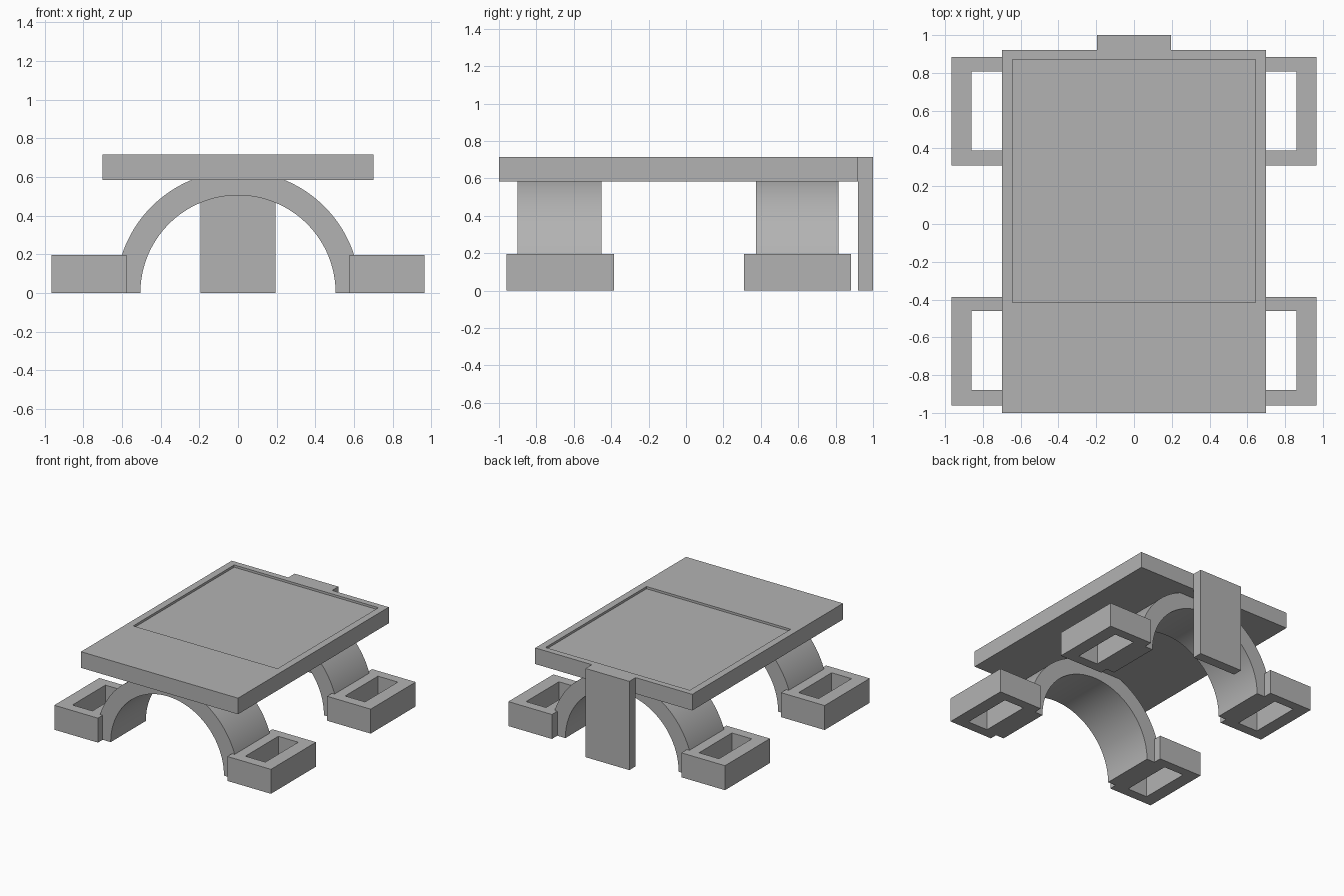
import bpy, bmesh, math

if "Cube" in bpy.data.objects:
    bpy.data.objects.remove(bpy.data.objects["Cube"], do_unlink=True)

GREY = (0.45, 0.45, 0.45, 1)
grey = bpy.data.materials.new("plain grey")
grey.use_nodes = True
grey.diffuse_color = GREY
grey.node_tree.nodes["Principled BSDF"].inputs["Base Color"].default_value = GREY


def skin(name, loops, closed=False, smooth=False):
    """Join four-point loops in order; close into a ring or cap both ends."""
    bm = bmesh.new()
    rows = [[bm.verts.new(p) for p in loop] for loop in loops]
    pairs = list(zip(rows, rows[1:]))
    if closed:
        pairs.append((rows[-1], rows[0]))
    else:
        bm.faces.new(rows[0])
        bm.faces.new(rows[-1])
    for a, b in pairs:
        for i in range(4):
            j = (i + 1) % 4
            bm.faces.new((a[i], a[j], b[j], b[i]))
    bmesh.ops.recalc_face_normals(bm, faces=bm.faces)
    mesh = bpy.data.meshes.new(name)
    bm.to_mesh(mesh)
    bm.free()
    mesh.materials.append(grey)
    obj = bpy.data.objects.new(name, mesh)
    bpy.context.collection.objects.link(obj)
    if smooth:
        bpy.ops.object.select_all(action="DESELECT")
        obj.select_set(True)
        bpy.context.view_layer.objects.active = obj
        bpy.ops.object.shade_smooth_by_angle(angle=math.radians(30))
    return obj


def rect(x0, x1, y0, y1, z):
    return [(x0, y0, z), (x1, y0, z), (x1, y1, z), (x0, y1, z)]


# Deck slab with a shallow rectangular tray in its top
TOP, UNDER = 0.715, 0.585
outer = (-0.70, 0.70, -1.0, 0.92)
tray = (-0.643, 0.643, -0.415, 0.87)
skin("deck", [rect(*outer, UNDER), rect(*outer, TOP),
              rect(*tray, TOP), rect(*tray, TOP - 0.018)])

# Upright plate at the back
plate = (-0.195, 0.195, 0.92, 1.0)
skin("back_plate", [rect(*plate, 0), rect(*plate, TOP)])


# Half-round arches
def arch(name, y0, y1, r_in=0.505, r_out=0.632, steps=64):
    loops = []
    for i in range(steps + 1):
        c, s = math.cos(math.pi * i / steps), math.sin(math.pi * i / steps)
        loops.append([(r * c, y, r * s) for r, y in
                      ((r_in, y0), (r_out, y0), (r_out, y1), (r_in, y1))])
    skin(name, loops, smooth=True)


# Open rectangular feet, mirrored left and right
def foot(name, side, y0, y1, height=0.197):
    frame = (side * 0.577, side * 0.966, y0, y1)
    hole = (side * 0.682, side * 0.86, y0 + 0.08, y1 - 0.075)
    skin(name, [rect(*frame, 0), rect(*frame, height),
                rect(*hole, height), rect(*hole, 0)], closed=True)


for end, arch_y, foot_y in (("front", (-0.90, -0.452), (-0.96, -0.386)),
                            ("back", (0.373, 0.815), (0.31, 0.883))):
    arch(end + "_arch", *arch_y)
    for label, side in (("left", 1), ("right", -1)):
        foot(f"{end}_{label}_foot", side, *foot_y)
